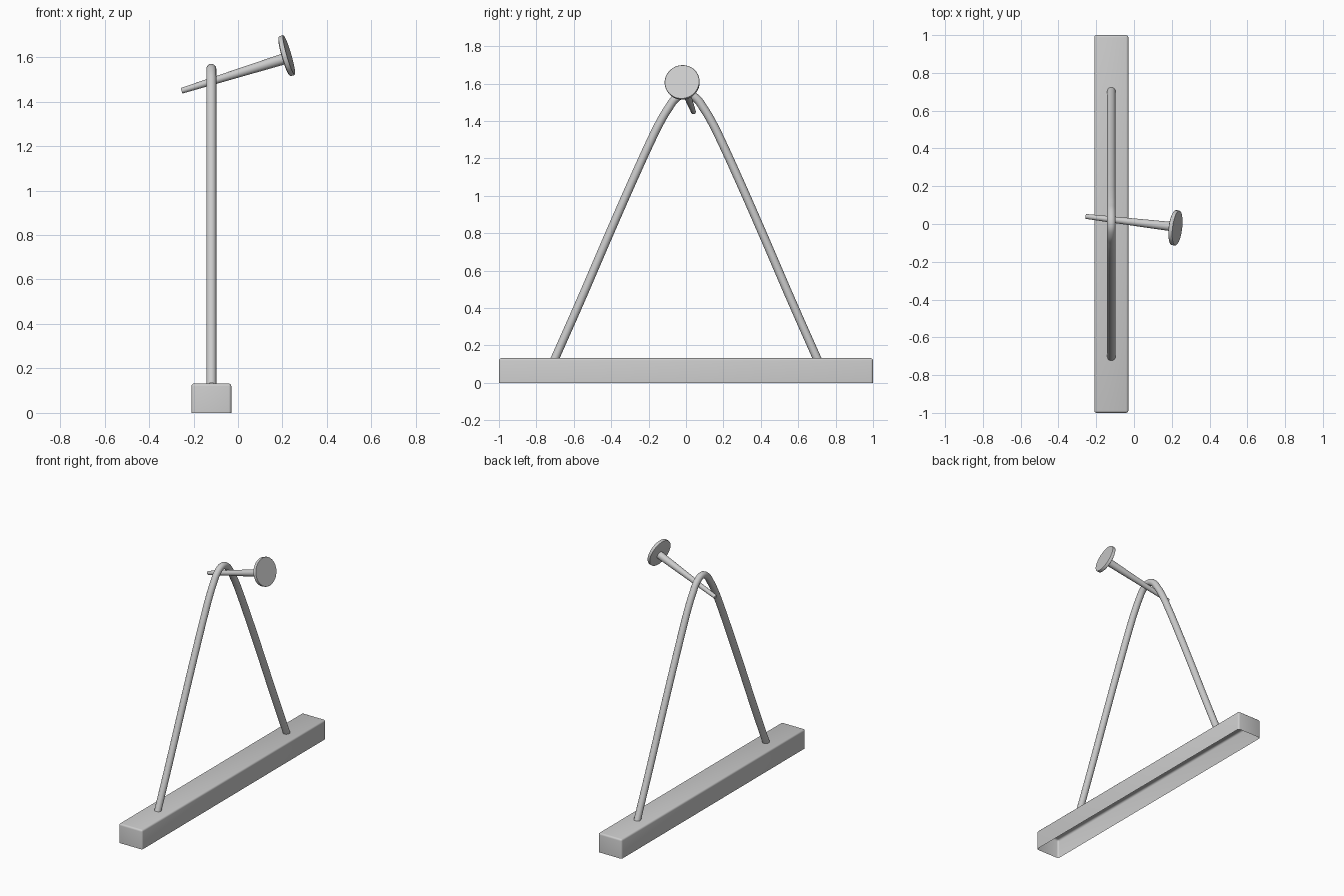
import bpy, bmesh, math
from mathutils import Vector

if "Cube" in bpy.data.objects:
    bpy.data.objects.remove(bpy.data.objects["Cube"])


def add_object(name, bm):
    mesh = bpy.data.meshes.new(name)
    bm.to_mesh(mesh)
    bm.free()
    ob = bpy.data.objects.new(name, mesh)
    bpy.context.collection.objects.link(ob)
    bpy.ops.object.select_all(action='DESELECT')
    ob.select_set(True)
    bpy.context.view_layer.objects.active = ob
    bpy.ops.object.shade_smooth_by_angle(angle=math.radians(40))
    return ob


def lathe(name, profile, origin, axis, sides=40):
    """Revolve (radius, height) points around an axis."""
    bm = bmesh.new()
    turn = Vector(axis).to_track_quat('Z', 'Y')
    rings = []
    for r, h in profile:
        ring = []
        for i in range(sides):
            a = 2 * math.pi * i / sides
            p = Vector((r * math.cos(a), r * math.sin(a), h))
            ring.append(bm.verts.new(Vector(origin) + turn @ p))
        rings.append(ring)
    for lo, hi in zip(rings, rings[1:]):
        for i in range(sides):
            j = (i + 1) % sides
            bm.faces.new((lo[i], lo[j], hi[j], hi[i]))
    bm.faces.new(rings[0][::-1])
    bm.faces.new(rings[-1])
    return add_object(name, bm)


# Base bar: rounded upper and corner edges, open underneath
bm = bmesh.new()
bmesh.ops.create_cube(bm, size=1)
for v in bm.verts:
    v.co = Vector((v.co.x * 0.18 - 0.12, v.co.y * 2, (v.co.z + 0.5) * 0.132))
bottom = [f for f in bm.faces if f.normal.z < -0.9]
bmesh.ops.delete(bm, geom=bottom, context='FACES_ONLY')
edges = [e for e in bm.edges if max(v.co.z for v in e.verts) > 0.1]
bmesh.ops.bevel(bm, geom=edges, offset=0.012, segments=3, profile=0.5, affect='EDGES')
add_object("base_bar", bm)

# Bent tube frame: half profile mirrored, smoothed as a spline
half = [(0.703, 0.125), (0.565, 0.437), (0.42, 0.774), (0.283, 1.086),
        (0.19, 1.29), (0.145, 1.382), (0.095, 1.467), (0.05, 1.525)]
path = [(-y, z) for y, z in half] + [(0, 1.547)] + half[::-1]
curve = bpy.data.curves.new("bent_frame", 'CURVE')
curve.dimensions = '3D'
curve.bevel_depth = 0.0225
curve.bevel_resolution = 6
curve.resolution_u = 6
spline = curve.splines.new('BEZIER')
spline.bezier_points.add(len(path) - 1)
for bp, (y, z) in zip(spline.bezier_points, path):
    bp.co = (-0.12, y, z)
    bp.handle_left_type = bp.handle_right_type = 'AUTO'
frame = bpy.data.objects.new("bent_frame", curve)
bpy.context.collection.objects.link(frame)

# Tapered rod through the top of the frame
start, end = Vector((-0.253, 0.04, 1.449)), Vector((0.21, -0.015, 1.593))
lathe("tapered_rod", [(0.013, 0), (0.025, (end - start).length)],
      start, end - start, 24)

# Round disc on the end of the rod
lathe("end_disc", [(0.084, -0.012), (0.093, -0.008), (0.094, 0.009), (0.092, 0.012)],
      (0.218, -0.02, 1.606), (1, -0.12, 0.29), 48)
